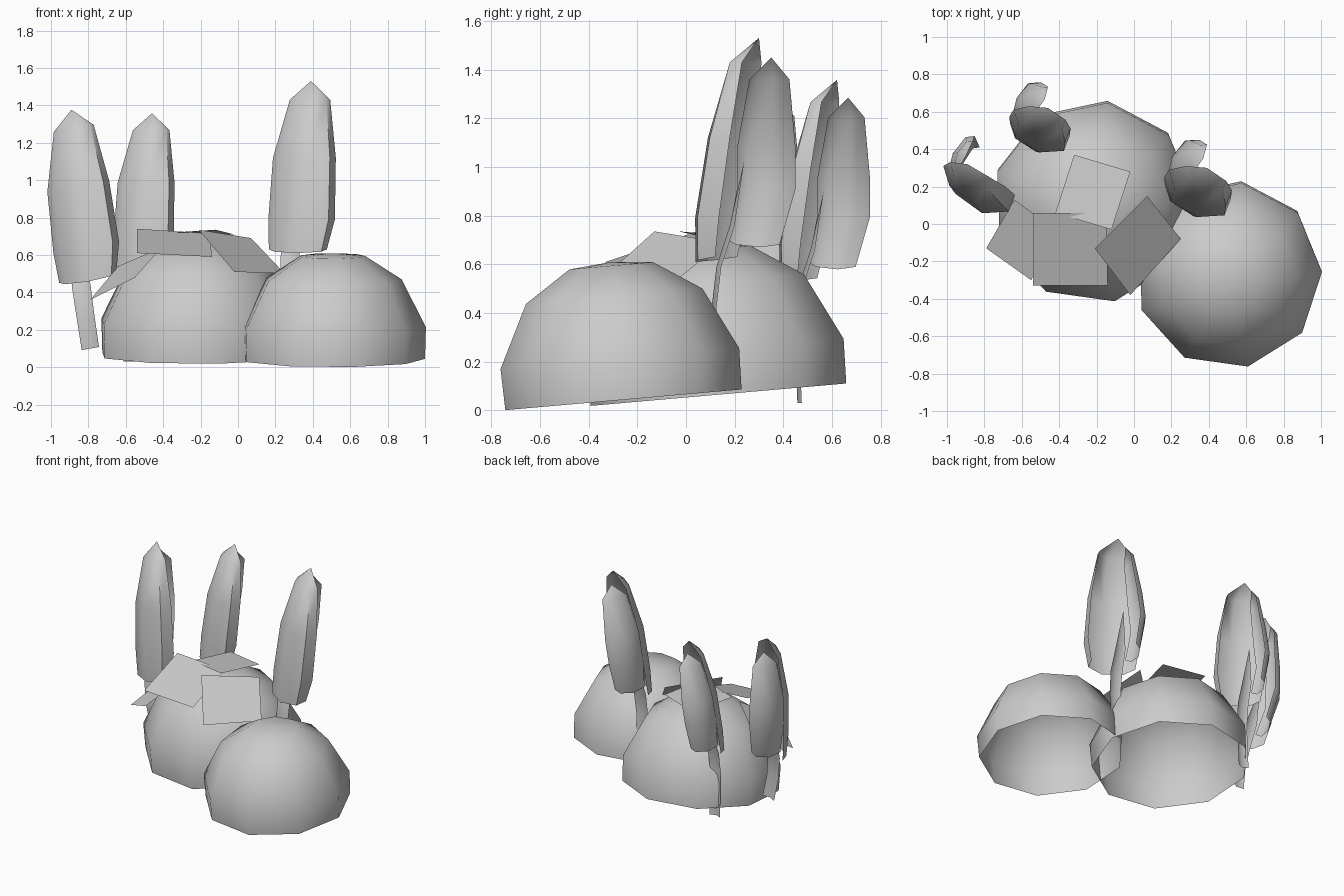
import bpy, math
from mathutils import Matrix, Vector

if "Cube" in bpy.data.objects:
    bpy.data.objects.remove(bpy.data.objects["Cube"])


def make(name, verts, faces, smooth=True, matrix=None):
    me = bpy.data.meshes.new(name)
    me.from_pydata(verts, [], faces)
    me.update()
    ob = bpy.data.objects.new(name, me)
    bpy.context.collection.objects.link(ob)
    if matrix is not None:
        me.transform(matrix)
    for p in me.polygons:
        p.use_smooth = smooth
    return ob


def grid_faces(rows, cols):
    return [(r * cols + c, r * cols + c + 1, (r + 1) * cols + c + 1, (r + 1) * cols + c)
            for r in range(rows - 1) for c in range(cols - 1)]


# open nine-sided domes, tipped slightly forward
def dome(name, centre, scale):
    n = 9
    rings = [(0.495, 0.0), (0.5, 0.17), (0.37, 0.427), (0.175, 0.553)]
    verts = []
    for r, h in rings:
        for i in range(n):
            a = math.radians(2 + 40 * i)
            verts.append((r * math.cos(a), r * math.sin(a), h))
    verts.append((0, 0, 0.568))
    faces = [(k * n + i, k * n + (i + 1) % n, (k + 1) * n + (i + 1) % n, (k + 1) * n + i)
             for k in range(len(rings) - 1) for i in range(n)]
    faces += [(3 * n + i, 3 * n + (i + 1) % n, 4 * n) for i in range(n)]
    m = (Matrix.Translation(centre) @ Matrix.Rotation(math.radians(5), 4, 'X')
         @ Matrix.Scale(scale, 4))
    make(name, verts, faces, True, m)


dome("right_dome", (0.505, -0.26, 0.043), 1.0)
dome("left_dome", (-0.216, 0.13, 0.064), 1.082)


# loose square cards lying over the left dome
cards = {
    "back_card": [(-.42, .06, .715), (-.12, -.03, .735), (-.02, .28, .71), (-.32, .37, .69)],
    "front_card": [(-.54, -.33, .61), (-.14, -.33, .59), (-.15, .06, .715), (-.54, .06, .74)],
    "right_card": [(-.02, -.38, .51), (.25, -.08, .50), (.07, .15, .69), (-.21, -.13, .735)],
    "left_card": [(-.79, -.13, .36), (-.55, -.30, .48), (-.41, -.04, .64), (-.64, .13, .54)],
}
for name, pts in cards.items():
    make(name, pts, [(0, 1, 2, 3)], False)


# cupped blade: each row runs from one edge to the other and bulges outward between
def blade(name, rows, tip, bulge_dir, m, bottom_rise):
    verts = []
    out = Vector(bulge_dir).normalized()
    for k, (z, a, b, bulge) in enumerate(rows):
        a, b = Vector(a), Vector(b)
        for t in (-1, -0.6, 0, 0.6, 1):
            s = math.sin(t * math.pi / 2)
            p = a.lerp(b, (s + 1) / 2) + out * bulge * (1 - t * t)
            verts.append((p.x, p.y, z + (bottom_rise * t * t if k == 0 else 0)))
    faces = grid_faces(len(rows), 5)
    top = (len(rows) - 1) * 5
    verts.append(tip)
    faces += [(top + i, top + i + 1, len(verts) - 1) for i in range(4)]
    make(name, verts, faces, True, m)


# plant: a front blade and a side blade around a pointed stem
def plant(name, pos, scale, roll, stem_low):
    m = (Matrix.Translation(pos) @ Matrix.Rotation(math.radians(roll), 4, 'Y')
         @ Matrix.Scale(scale, 4))
    front = [(0.0, (-.165, .01), (.145, -.08), .125), (.18, (-.168, .05), (.188, -.065), .155),
             (.51, (-.143, .09), (.193, -.02), .145), (.82, (-.053, .11), (.163, .03), .09)]
    blade(name + "_front_blade", front, (.06, .10, .92), (0, -1), m, .02)
    side = [(.06, (-.11, -.03), (-.02, .19), .055), (.30, (-.125, .01), (-.01, .25), .065),
            (.47, (-.10, .01), (.02, .25), .065), (.75, (-.025, .06), (.06, .225), .045)]
    blade(name + "_side_blade", side, (.04, .15, .84), (-.9, .43), m, .03)
    verts = []
    for z, w, x, y in [(stem_low, .047, -.062, -.08), (-.19, .048, -.058, -.095),
                       (-.02, .05, -.052, -.075), (.15, .042, -.045, -.02)]:
        verts += [(x - w, y + .02, z), (x, y, z), (x + w, y + .02, z)]
    verts.append((-.035, .04, .42))
    make(name + "_stem", verts, grid_faces(4, 3) + [(9, 10, 12), (10, 11, 12)], True, m)


plant("right_plant", (.33, .20, .61), 1.0, 0, -.42)
plant("middle_plant", (-.514, .53, .525), .905, 0, -.547)
plant("left_plant", (-.79, .22, .46), 1.0, -10, -.355)

# keep creases crisp on the smooth parts
for ob in list(bpy.context.collection.objects):
    if "card" in ob.name:
        continue
    bpy.ops.object.select_all(action='DESELECT')
    ob.select_set(True)
    bpy.context.view_layer.objects.active = ob
    bpy.ops.object.shade_smooth_by_angle(angle=math.radians(60))
